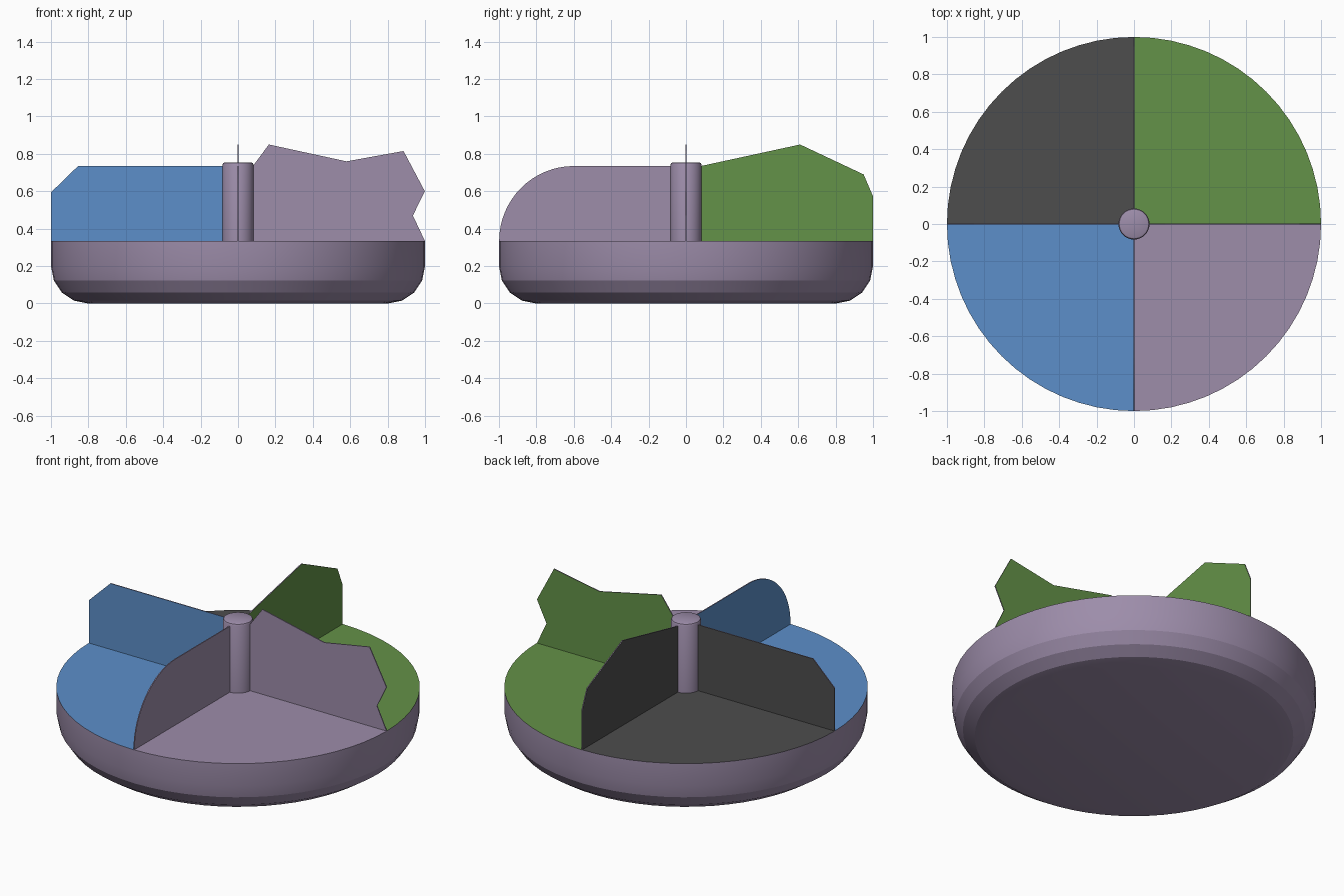
import bpy
import bmesh
from math import sin, cos, pi, radians
from mathutils import Matrix, Vector

cube = bpy.data.objects.get("Cube")
if cube:
    bpy.data.objects.remove(cube, do_unlink=True)


def make_material(name, rgb):
    mat = bpy.data.materials.new(name)
    mat.use_nodes = True
    color = (*rgb, 1)
    mat.diffuse_color = color
    mat.node_tree.nodes["Principled BSDF"].inputs["Base Color"].default_value = color
    return mat


# Slots 0-3 follow the quadrants counter-clockwise from +x +y
GREEN, GREY, BLUE, MAUVE = range(4)
MATERIALS = [
    make_material("green", (0.127, 0.287, 0.065)),
    make_material("dark grey", (0.074, 0.074, 0.074)),
    make_material("blue", (0.107, 0.275, 0.591)),
    make_material("mauve", (0.337, 0.266, 0.402)),
]
DECK = 0.335
SEGMENTS = 64


def finish(name, bm, smooth_angle=None):
    bmesh.ops.recalc_face_normals(bm, faces=bm.faces)
    mesh = bpy.data.meshes.new(name)
    bm.to_mesh(mesh)
    bm.free()
    for mat in MATERIALS:
        mesh.materials.append(mat)
    obj = bpy.data.objects.new(name, mesh)
    bpy.context.collection.objects.link(obj)
    if smooth_angle:
        bpy.ops.object.select_all(action='DESELECT')
        obj.select_set(True)
        bpy.context.view_layer.objects.active = obj
        bpy.ops.object.shade_smooth_by_angle(angle=radians(smooth_angle))
    return obj


def lathe(profile, segments):
    """Wall of revolution, lowest ring closed; returns the mesh and its top ring."""
    bm = bmesh.new()
    rings = [[bm.verts.new((r * cos(2 * pi * i / segments),
                            r * sin(2 * pi * i / segments), z))
              for i in range(segments)] for r, z in profile]
    for low, high in zip(rings, rings[1:]):
        for i in range(segments):
            j = (i + 1) % segments
            bm.faces.new((low[i], low[j], high[j], high[i])).material_index = MAUVE
    bm.faces.new(rings[0]).material_index = MAUVE
    return bm, rings[-1]


# Round base with a rolled lower edge and four coloured deck quadrants
roll = [(0.8 + 0.2 * sin(a * pi / 8), 0.2 - 0.2 * cos(a * pi / 8)) for a in range(5)]
bm, rim = lathe(roll + [(1, DECK)], SEGMENTS)
center = bm.verts.new((0, 0, DECK))
quarter = SEGMENTS // 4
for q in range(4):
    arc = [rim[(q * quarter + i) % SEGMENTS] for i in range(quarter + 1)]
    bm.faces.new([center] + arc).material_index = q
finish("base", bm, 20)

# Central post with a softened top edge
bm, top = lathe([(0.083, DECK - 0.01), (0.083, 0.742), (0.079, 0.751), (0.071, 0.755)], 32)
bm.faces.new(top).material_index = MAUVE
finish("center_post", bm, 30)


def divider(name, quadrant, outline, thickness=0.006):
    """Thin upright wall, each side coloured like the quadrant it faces."""
    bm = bmesh.new()
    points = [(0, DECK - 0.005), (0, 0.735)] + outline + [(0.999, DECK - 0.005)]
    face = bm.faces.new([bm.verts.new((r, -thickness / 2, z)) for r, z in points])
    made = bmesh.ops.extrude_face_region(bm, geom=[face])["geom"]
    bmesh.ops.translate(bm, vec=(0, thickness, 0),
                        verts=[v for v in made if isinstance(v, bmesh.types.BMVert)])
    bmesh.ops.recalc_face_normals(bm, faces=bm.faces)
    for f in bm.faces:
        if abs(f.normal.y) > 0.99:
            f.material_index = quadrant if f.normal.y > 0 else (quadrant - 1) % 4
        else:
            f.material_index = MAUVE
    bmesh.ops.rotate(bm, verts=bm.verts, cent=Vector(),
                     matrix=Matrix.Rotation(quadrant * pi / 2, 3, 'Z'))
    finish(name, bm)


# Four dividers, each with its own silhouette
divider("notched_divider", GREEN,
        [(0.08, 0.735), (0.165, 0.85), (0.58, 0.76), (0.885, 0.815),
         (0.999, 0.6), (0.935, 0.47), (0.999, DECK)])
divider("peaked_divider", GREY,
        [(0.08, 0.735), (0.61, 0.85), (0.95, 0.69), (0.999, 0.575)])
divider("chamfered_divider", BLUE, [(0.855, 0.735), (0.999, 0.595)])
divider("rounded_divider", MAUVE,
        [(0.599 + 0.4 * sin(i * pi / 32), DECK + 0.4 * cos(i * pi / 32))
         for i in range(17)])
